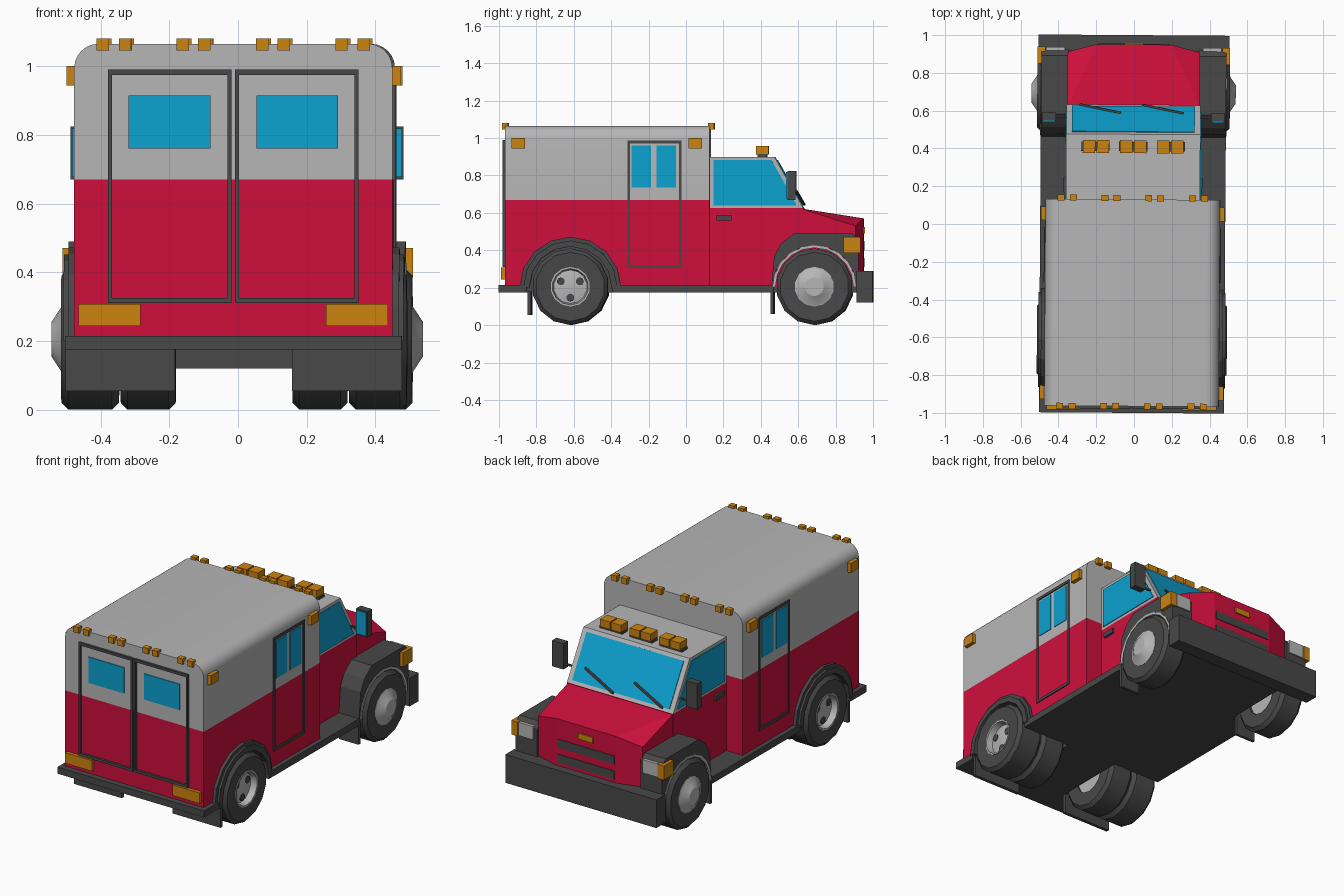
import bpy, bmesh
from math import sin, cos, pi, radians
from mathutils import Matrix, Vector

if "Cube" in bpy.data.objects:
    bpy.data.objects.remove(bpy.data.objects["Cube"])


def material(name, rgb):
    m = bpy.data.materials.new(name)
    m.diffuse_color = (*rgb, 1)
    m.use_nodes = True
    m.node_tree.nodes["Principled BSDF"].inputs["Base Color"].default_value = m.diffuse_color
    return m


RED = material("red", (0.62, 0.005, 0.045))
BLUE = material("glass_blue", (0.004, 0.36, 0.64))
ORANGE = material("orange", (0.6, 0.23, 0.005))
DARK = material("dark_grey", (0.065, 0.065, 0.065))
GREY = material("light_grey", (0.47, 0.47, 0.47))


def finish(name, bm, mat, mirror=False, smooth=False):
    bmesh.ops.recalc_face_normals(bm, faces=bm.faces)
    me = bpy.data.meshes.new(name)
    bm.to_mesh(me)
    bm.free()
    me.materials.append(mat)
    if smooth:
        me.polygons.foreach_set("use_smooth", [True] * len(me.polygons))
        me.set_sharp_from_angle(angle=radians(32))
    ob = bpy.data.objects.new(name, me)
    bpy.context.collection.objects.link(ob)
    if mirror:
        ob.modifiers.new("mirror", 'MIRROR')
    return ob


def boxes(name, spans, mat, mirror=False):
    """Each span is (x0, x1, y0, y1, z0, z1)."""
    bm = bmesh.new()
    for x0, x1, y0, y1, z0, z1 in spans:
        m = Matrix.Translation(((x0 + x1) / 2, (y0 + y1) / 2, (z0 + z1) / 2))
        bmesh.ops.create_cube(bm, size=1, matrix=m @ Matrix.Diagonal((x1 - x0, y1 - y0, z1 - z0, 1)))
    return finish(name, bm, mat, mirror)


def prism(name, pts, a, b, mat, mirror=False, axis='X', smooth=False):
    """Extrude a profile: (y, z) along X, or (x, z) along Y."""
    bm = bmesh.new()
    place = (lambda p, t: (t, p[0], p[1])) if axis == 'X' else (lambda p, t: (p[0], t, p[1]))
    lo = [bm.verts.new(place(p, a)) for p in pts]
    hi = [bm.verts.new(place(p, b)) for p in pts]
    bm.faces.new(lo)
    bm.faces.new(hi)
    for i in range(len(pts)):
        j = (i + 1) % len(pts)
        bm.faces.new((lo[i], lo[j], hi[j], hi[i]))
    return finish(name, bm, mat, mirror, smooth)


def hull(name, pts, mat, mirror=False):
    bm = bmesh.new()
    for p in pts:
        bm.verts.new(p)
    bmesh.ops.convex_hull(bm, input=bm.verts)
    bmesh.ops.dissolve_limit(bm, angle_limit=0.01, verts=bm.verts, edges=bm.edges)
    return finish(name, bm, mat, mirror)


def lathe(name, prof, y, mat, closed=False, n=14, z=0.205):
    """Spin an (r, x) profile round the axle at y, mirrored to both sides."""
    bm = bmesh.new()
    rings = [[bm.verts.new((x, y + r * sin(2 * pi * i / n), z + r * cos(2 * pi * i / n)))
              for i in range(n)] for r, x in prof]
    for k in range(len(prof) if closed else len(prof) - 1):
        p, q = rings[k], rings[(k + 1) % len(prof)]
        for i in range(n):
            j = (i + 1) % n
            bm.faces.new((p[i], p[j], q[j], q[i]))
    bmesh.ops.remove_doubles(bm, verts=bm.verts, dist=1e-5)
    return finish(name, bm, mat, True, True)


def arc(cy, cz, r, n, a0=0, a1=180):
    return [(cy + r * cos(radians(a0 + (a1 - a0) * i / n)),
             cz + r * sin(radians(a0 + (a1 - a0) * i / n))) for i in range(n + 1)]


REAR, FRONT = -0.615, 0.69

# Cargo box: red lower half with wheel notches, grey rounded upper half
lower = [(-0.965, 0.67), (-0.965, 0.2)] + arc(REAR, 0.2, 0.25, 8, 180, 0) + [(0.13, 0.2), (0.13, 0.67)]
prism("cargo_lower", lower, -0.463, 0.463, RED)
half = [(0.463, 0.67), (0.463, 0.995)] + [(0.393 + 0.07 * cos(a * pi / 12), 0.995 + 0.07 * sin(a * pi / 12))
                                          for a in range(1, 7)]
prism("cargo_upper", half + [(-x, z) for x, z in reversed(half)], -0.965, 0.13, GREY, axis='Y', smooth=True)

# Chassis, running boards and bumpers
boxes("chassis", [(-0.49, 0.49, -1, -0.85, 0.175, 0.215), (-0.49, 0.49, -0.39, 0.47, 0.175, 0.215),
                  (-0.17, 0.17, -0.86, -0.38, 0.175, 0.45), (-0.35, 0.35, 0.46, 0.92, 0.175, 0.23)], DARK)
boxes("front_bumper", [(-0.505, 0.505, 0.915, 1.0, 0.12, 0.29)], DARK)
boxes("mud_flaps", [(0.17, 0.49, -0.845, -0.825, 0.055, 0.18),
                    (0.36, 0.49, 0.455, 0.472, 0.06, 0.19)], DARK, True)

# Rear wheel arches: liner plus flared lip
prism("rear_arch", arc(REAR, 0.2, 0.252, 8) + arc(REAR, 0.2, 0.22, 8, 180, 0), 0.17, 0.495, DARK, True)
prism("rear_arch_lip", arc(REAR, 0.2, 0.272, 8) + arc(REAR, 0.2, 0.235, 8, 180, 0), 0.45, 0.482, DARK, True)

# Cab and hood
boxes("cab_lower", [(-0.355, 0.355, 0.13, 0.63, 0.2, 0.625)], RED)
prism("cab_upper", [(0.13, 0.625), (0.63, 0.625), (0.475, 0.9), (0.13, 0.9)], -0.355, 0.355, GREY)
hull("hood", [(s * x, y, z) for s in (-1, 1) for x, y, t in
              ((0.35, 0.62, 0.622), (0.35, 0.91, 0.53), (0.2, 0.95, 0.57)) for z in (0.215, t)], RED)
boxes("grille_slots", [(-0.19, 0.19, 0.94, 0.954, z, z + 0.05) for z in (0.31, 0.4)], DARK)
boxes("nose_light", [(-0.05, 0.05, 0.94, 0.958, 0.49, 0.525)], ORANGE)

# Front fenders with wheel arch and pale trim
fender = [(0.458, 0.19), (0.475, 0.37), (0.51, 0.435), (0.58, 0.49), (0.89, 0.49), (0.925, 0.455), (0.925, 0.205)]
prism("front_fender", fender + arc(FRONT, 0.205, 0.222, 8), 0.345, 0.49, DARK, True)
prism("fender_trim", arc(FRONT, 0.205, 0.222, 10) + arc(FRONT, 0.205, 0.208, 10, 180, 0), 0.47, 0.493, GREY, True)
boxes("headlight", [(0.365, 0.465, 0.915, 0.934, 0.39, 0.47)], GREY, True)
boxes("turn_signal", [(0.468, 0.51, 0.845, 0.936, 0.385, 0.47)], ORANGE, True)

# Wheels: single in front, double at the rear
def tyre(name, y, a, b):
    lathe(name, [(0.105, a), (0.185, a), (0.205, a + 0.02), (0.205, b - 0.02), (0.185, b), (0.105, b - 0.004)],
          y, DARK, True)


tyre("front_tyre", FRONT, 0.355, 0.51)
tyre("rear_outer_tyre", REAR, 0.335, 0.503)
tyre("rear_inner_tyre", REAR, 0.17, 0.33)
lathe("front_hub", [(0, 0.37), (0.106, 0.37), (0.106, 0.508), (0.094, 0.512), (0.05, 0.541), (0, 0.541)], FRONT, GREY)
lathe("rear_hub", [(0, 0.18), (0.106, 0.18), (0.106, 0.503), (0.097, 0.503), (0.09, 0.465), (0.03, 0.475), (0, 0.475)],
      REAR, GREY)
for i in range(3):
    a = radians(30 + 120 * i)
    lathe("hub_hole", [(0.021, 0.46), (0.021, 0.476), (0, 0.476)], REAR + 0.058 * cos(a), DARK, n=10,
          z=0.205 - 0.058 * sin(a + pi))if i < 2 else \
        lathe("hub_hole", [(0.021, 0.46), (0.021, 0.476), (0, 0.476)], REAR, DARK, n=10, z=0.147)

# Rear doors
def rim(u0, u1, z0, z1, w):
    return [(u0, u1, z0, z0 + w * 1.3), (u0, u1, z1 - w * 1.3, z1), (u0, u0 + w, z0, z1), (u1 - w, u1, z0, z1)]


boxes("rear_door_frame", [(a, b, -0.978, -0.96, c, d) for a, b, c, d in rim(0.005, 0.365, 0.31, 0.99, 0.012)],
      DARK, True)
boxes("rear_window", [(0.067, 0.305, -0.97, -0.96, 0.76, 0.915)], BLUE, True)
boxes("tail_light", [(0.27, 0.45, -0.985, -0.96, 0.243, 0.307)], ORANGE, True)

# Side doors
boxes("side_door_frame", [(0.455, 0.469, a, b, c, d) for a, b, c, d in rim(-0.31, -0.02, 0.305, 0.987, 0.013)],
      DARK, True)
boxes("side_door_windows", [(0.455, 0.467, -0.287, -0.185, 0.735, 0.96),
                            (0.455, 0.467, -0.155, -0.05, 0.735, 0.96)], BLUE, True)

# Cab windows, handles, mirrors
pane = [(0.15, 0.64), (0.595, 0.64), (0.46, 0.882), (0.15, 0.882)]
prism("cab_side_window", pane, 0.35, 0.36, BLUE, True)
boxes("door_handle", [(0.35, 0.367, 0.165, 0.245, 0.56, 0.588)], DARK, True)
boxes("mirror", [(0.41, 0.485, 0.545, 0.588, 0.67, 0.825), (0.35, 0.42, 0.56, 0.57, 0.69, 0.7)], DARK, True)
boxes("mirror_glass", [(0.415, 0.48, 0.538, 0.55, 0.677, 0.818)], BLUE, True)

# Windscreen and wipers lie on the slanted front
def slant(t, off):
    return (0.475 + 0.155 * t + 0.87 * off, 0.9 - 0.275 * t + 0.49 * off)


prism("windscreen", [slant(0.07, -0.01), slant(0.07, 0.004), slant(0.94, 0.004), slant(0.94, -0.01)],
      -0.325, 0.325, BLUE)
for x in (-0.28, 0.05):
    ends = [Vector((x, *slant(0.95, 0.01))), Vector((x + 0.21, *slant(0.68, 0.01)))]
    d = 0.005
    hull("wiper", [e + Vector((i, j, k)) for e in ends for i in (-d, d) for j in (-d, d) for k in (-d, d)], DARK)

# Marker lights
boxes("roof_markers", [(x - 0.018, x + 0.018, y - 0.016, y + 0.016, 1.045, 1.08)
                       for x in (0.084, 0.147, 0.315, 0.38) for y in (0.137, -0.965)], ORANGE, True)
boxes("side_markers", [(0.46, 0.486, y, y + 0.073, 0.943, 1.0) for y in (-0.93, 0.017)], ORANGE, True)
boxes("cab_light_base", [(x - 0.075, x + 0.075, 0.385, 0.435, 0.895, 0.915) for x in (-0.2, 0, 0.2)], DARK)
boxes("cab_lights", [(x + s * 0.037 - 0.033, x + s * 0.037 + 0.033, 0.375, 0.443, 0.912, 0.957)
                     for x in (-0.197, 0, 0.197) for s in (-1, 1)], ORANGE)

# The whole truck sits at a very slight angle
turn = Matrix.Translation((-0.007, 0, 0)) @ Matrix.Rotation(radians(-0.4), 4, 'Z')
for ob in bpy.context.collection.objects:
    ob.matrix_world = turn
